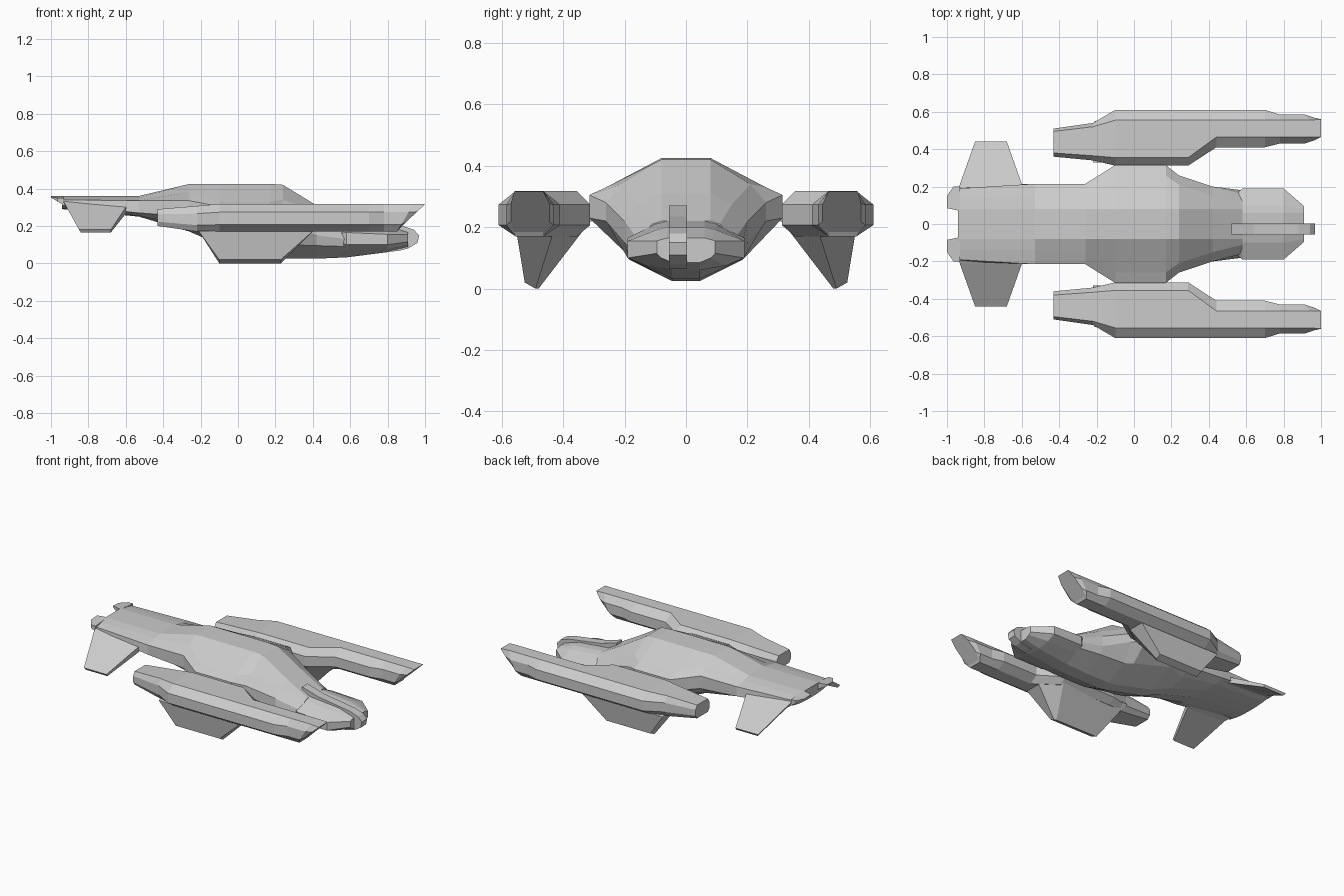
import bpy, bmesh


def loft(name, rings, mirror=False):
    """Skin a row of equal-length closed rings and cap both ends."""
    bm = bmesh.new()
    rows = [[bm.verts.new(p) for p in r] for r in rings]
    n = len(rows[0])
    for a, b in zip(rows, rows[1:]):
        for i in range(n):
            j = (i + 1) % n
            bm.faces.new((a[i], a[j], b[j], b[i]))
    bm.faces.new(rows[0][::-1])
    bm.faces.new(rows[-1])
    bmesh.ops.remove_doubles(bm, verts=bm.verts, dist=1e-5)
    bmesh.ops.recalc_face_normals(bm, faces=bm.faces)
    me = bpy.data.meshes.new(name)
    bm.to_mesh(me)
    bm.free()
    ob = bpy.data.objects.new(name, me)
    bpy.context.collection.objects.link(ob)
    if mirror:
        m = ob.modifiers.new("Mirror", 'MIRROR')
        m.use_axis = (False, True, False)
        m.use_mirror_merge = False
    return ob


def symmetric(x, half):
    """Full ring from the +y half, listed top to bottom."""
    return [(x, y, z) for y, z in half] + [(x, -y, z) for y, z in reversed(half)]


# Hull: ridge, shoulder, upper side, lower side, chine, keel
hull = [
    (-.94, [(.08, .36), (.14, .352), (.19, .34), (.20, .31), (.12, .295), (.05, .29)]),
    (-.53, [(.08, .36), (.14, .35), (.215, .335), (.215, .27), (.15, .255), (.05, .25)]),
    (-.26, [(.08, .425), (.15, .38), (.215, .335), (.215, .25), (.16, .20), (.05, .17)]),
    (-.10, [(.08, .425), (.26, .33), (.315, .305), (.315, .23), (.23, .18), (.05, .10)]),
    (.17, [(.08, .425), (.26, .33), (.315, .305), (.315, .23), (.20, .12), (.045, .035)]),
    (.24, [(.08, .42), (.21, .34), (.26, .28), (.26, .22), (.19, .10), (.045, .025)]),
    (.42, [(.08, .31), (.15, .275), (.20, .22), (.20, .15), (.185, .095), (.045, .025)]),
    (.58, [(.08, .22), (.11, .21), (.16, .165), (.18, .13), (.17, .09), (.045, .032)]),
]
loft("hull", [symmetric(x, h) for x, h in hull])

# Head: wide flattened nose block
head = [
    (.52, [(.06, .22), (.08, .215), (.14, .16), (.14, .125), (.12, .08), (.045, .03)]),
    (.58, [(.06, .22), (.10, .21), (.19, .165), (.19, .10), (.13, .07), (.045, .032)]),
    (.80, [(.06, .20), (.10, .19), (.19, .155), (.19, .10), (.13, .075), (.045, .06)]),
    (.91, [(.06, .165), (.08, .16), (.095, .155), (.095, .115), (.08, .10), (.045, .085)]),
]
loft("head", [symmetric(x, h) for x, h in head])

# Nose spine: curved profile strip set slightly off centre
spine = [(.52, .27), (.64, .235), (.88, .20), (.94, .18), (.968, .15),
         (.96, .11), (.91, .08), (.85, .065), (.52, .06)]
loft("nose_spine", [[(x, y, z) for x, z in spine] for y in (-.055, .003)])

# Tail prongs either side of the rear notch
prong = [(-.93, .07), (-1, .085), (-1, .15), (-.965, .20), (-.93, .20)]
loft("tail_prong", [[(x, y, .36 - .1 * max(0, y - .1)) for x, y in prong],
                    [(x, y, .31 - .6 * (x + .93)) for x, y in prong]], True)

# Drooping tail fins
loft("tail_fin", [
    [(-.94, .17, .34), (-.60, .17, .335), (-.60, .17, .275), (-.92, .17, .30)],
    [(-.93, .215, .325), (-.60, .215, .30), (-.60, .205, .265), (-.90, .205, .285)],
    [(-.85, .44, .18), (-.68, .44, .18), (-.68, .43, .165), (-.84, .43, .165)]], True)

# Nacelles: sheared octagonal sections
# x top, x bottom, inner y, outer y, top inner y, top outer y, z top, z bottom
nacelle = [
    (-.43, -.43, .36, .51, .38, .495, .29, .20),
    (-.22, -.22, .34, .54, .365, .52, .307, .17),
    (-.10, -.10, .312, .61, .355, .555, .318, .17),
    (.29, .29, .312, .61, .355, .555, .318, .17),
    (.44, .44, .41, .61, .465, .555, .318, .17),
    (.70, .70, .41, .61, .465, .555, .318, .17),
    (.78, .78, .43, .585, .465, .555, .318, .17),
    (.94, .85, .43, .585, .465, .555, .318, .17),
    (1.0, .86, .445, .57, .465, .56, .316, .185),
]
rings = []
for xt, xb, yi, yo, ti, to, zt, zb in nacelle:
    h = zt - zb
    prof = [(ti, zt), (to, zt), (yo, zb + .7 * h), (yo, zb + .25 * h),
            (to, zb), (ti, zb), (yi, zb + .25 * h), (yi, zb + .7 * h)]
    rings.append([(xb + (xt - xb) * (z - zb) / h, y, z) for y, z in prof])
loft("nacelle", rings, True)

# Keel fins under the nacelles
loft("keel_fin", [
    [(-.22, .33, .21), (.29, .315, .215), (.42, .43, .19), (.40, .55, .172), (-.21, .55, .172)],
    [(-.10, .48, 0), (.22, .48, 0), (.23, .49, 0), (.23, .525, .02), (-.10, .525, .02)]], True)
